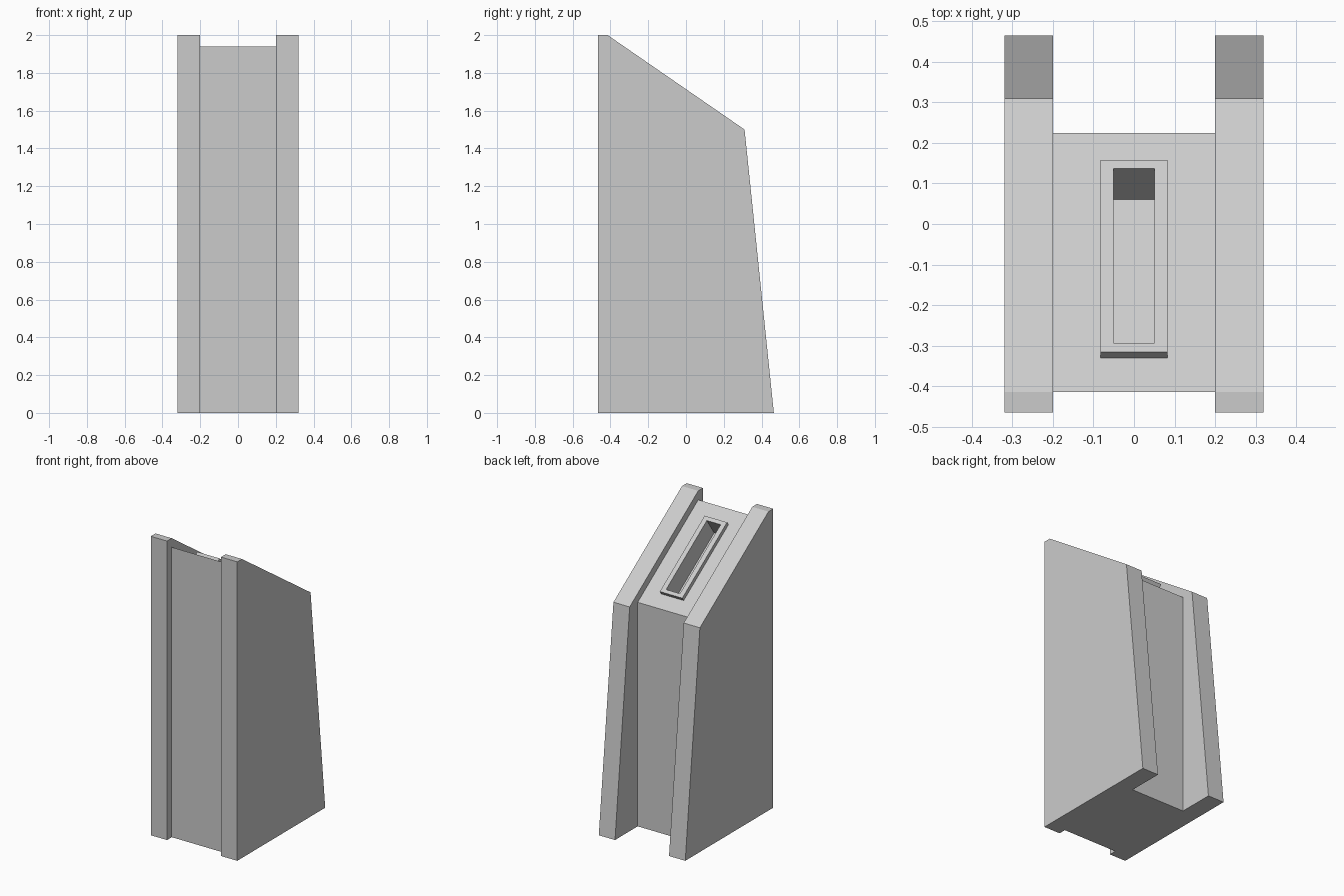
import bpy, bmesh, math
from mathutils import Matrix

if "Cube" in bpy.data.objects:
    bpy.data.objects.remove(bpy.data.objects["Cube"])

SLOPE = math.atan2(0.5, 0.725)
# Local frame of the sloped top: y runs down the slope, z is its normal
TOP = Matrix.Translation((0, -0.415, 1.94)) @ Matrix.Rotation(-SLOPE, 4, 'X')


def finish(bm, name):
    bmesh.ops.recalc_face_normals(bm, faces=bm.faces[:])
    mesh = bpy.data.meshes.new(name)
    bm.to_mesh(mesh)
    bm.free()
    ob = bpy.data.objects.new(name, mesh)
    bpy.context.collection.objects.link(ob)
    return ob


def extrude_profile(name, profile, x0, x1):
    """Extrude a y-z outline along x."""
    bm = bmesh.new()
    face = bm.faces.new([bm.verts.new((x0, y, z)) for y, z in profile])
    ext = bmesh.ops.extrude_face_region(bm, geom=[face])
    verts = [v for v in ext['geom'] if isinstance(v, bmesh.types.BMVert)]
    bmesh.ops.translate(bm, verts=verts, vec=(x1 - x0, 0, 0))
    return finish(bm, name)


def slope_box(name, half_x, y0, y1, z0, z1):
    """Box aligned to the sloped top surface."""
    bm = bmesh.new()
    size = Matrix.Diagonal((2 * half_x, y1 - y0, z1 - z0, 1))
    place = Matrix.Translation((0, (y0 + y1) / 2, (z0 + z1) / 2))
    bmesh.ops.create_cube(bm, size=1, matrix=TOP @ place @ size)
    return finish(bm, name)


# Two tapered side panels
panel = [(-0.465, 0), (0.465, 0), (0.31, 1.5), (-0.415, 2), (-0.465, 2)]
for name, x0, x1 in (("left_panel", -0.32, -0.2), ("right_panel", 0.2, 0.32)):
    extrude_profile(name, panel, x0, x1)

# Recessed core between the panels, with a parallel sloped top
back_top = 1.94 - 0.64 * math.tan(SLOPE)
core = extrude_profile("core_block", [(-0.415, 0), (0.225, 0),
                                      (0.225, back_top), (-0.415, 1.94)], -0.2, 0.2)

# Raised rim around the slot
rim = slope_box("slot_rim", 0.083, 0.103, 0.678, 0, 0.026)

# Slot cut through the rim and into the core
cutter = slope_box("slot_cutter", 0.051, 0.130, 0.653, -0.11, 0.2)
cutter.hide_render = True
cutter.hide_set(True)
for ob in (core, rim):
    mod = ob.modifiers.new("slot", 'BOOLEAN')
    mod.operation = 'DIFFERENCE'
    mod.solver = 'EXACT'
    mod.object = cutter
    # The rim is pierced completely, the core keeps a slot floor
    bpy.context.view_layer.objects.active = ob
    bpy.ops.object.modifier_apply(modifier=mod.name)
bpy.data.objects.remove(cutter)
